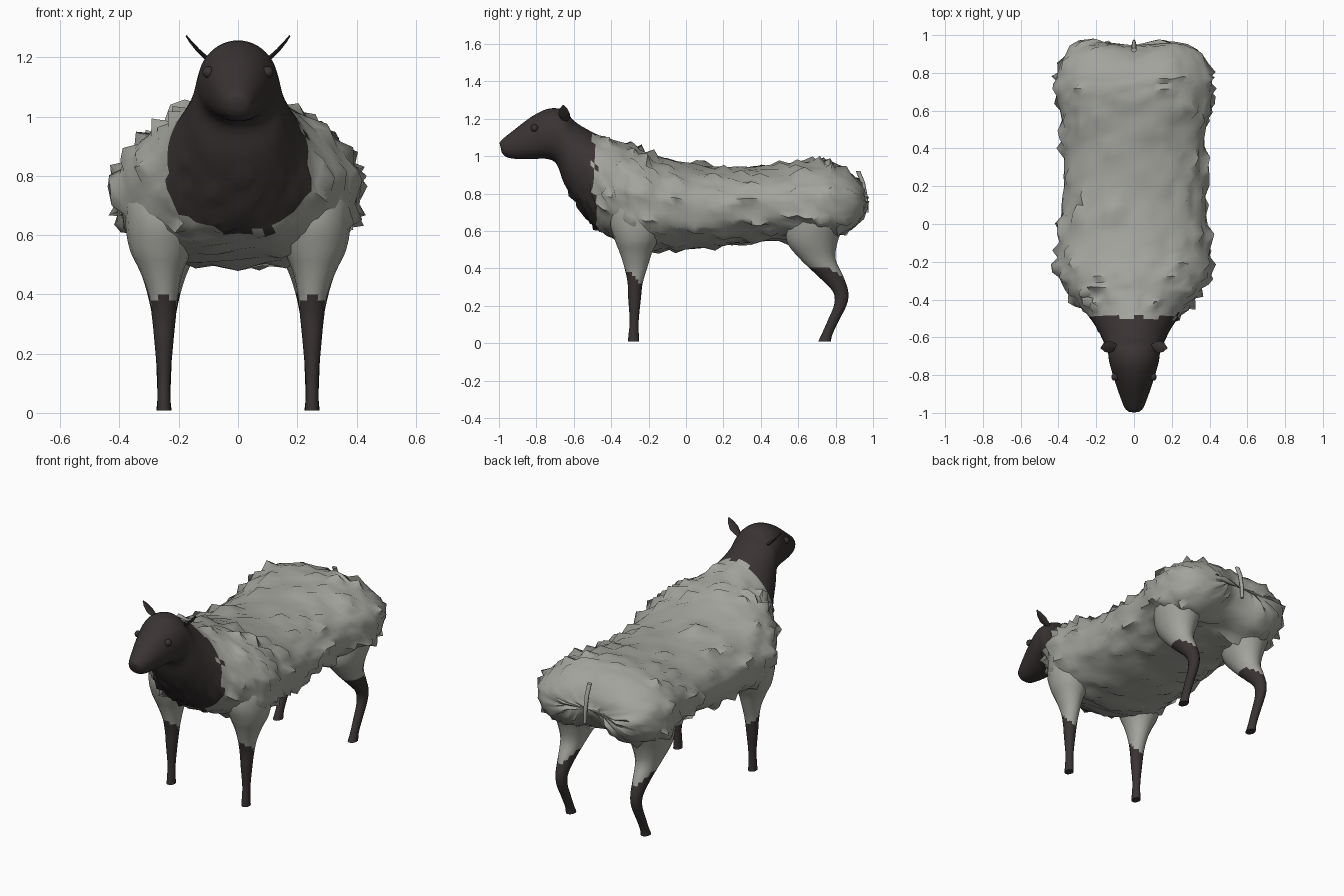
import bpy, bmesh, math, random
from mathutils import Vector

if "Cube" in bpy.data.objects:
    bpy.data.objects.remove(bpy.data.objects["Cube"])

random.seed(4)


def material(name, rgb):
    m = bpy.data.materials.new(name)
    m.diffuse_color = (*rgb, 1)
    m.use_nodes = True
    m.node_tree.nodes["Principled BSDF"].inputs["Base Color"].default_value = m.diffuse_color
    return m


WOOL = material("grey wool", (0.37, 0.37, 0.34))
DARK = material("dark skin", (0.042, 0.033, 0.033))


def catmull(rows, steps):
    """Smoothly interpolate rows of numbers."""
    out = []
    for i in range(len(rows) - 1):
        p = [rows[max(0, min(len(rows) - 1, i + k))] for k in (-1, 0, 1, 2)]
        for s in range(steps):
            t = s / steps
            out.append([b + 0.5 * t * (c - a + t * (2 * a - 5 * b + 4 * c - d + t * (3 * (b - c) + d - a)))
                        for a, b, c, d in zip(*p)])
    return out + [list(rows[-1])]


def loft(name, rings, is_dark, tweak=None, angle=55):
    """Skin closed rings of points, cap both ends, colour faces by a rule."""
    bm = bmesh.new()
    vr = [[bm.verts.new(p) for p in r] for r in rings]
    n = len(vr[0])
    for a, b in zip(vr, vr[1:]):
        for i in range(n):
            bm.faces.new((a[i], a[(i + 1) % n], b[(i + 1) % n], b[i]))
    for r in (vr[0], vr[-1]):
        c = bm.verts.new(sum((v.co for v in r), Vector()) / n)
        for i in range(n):
            bm.faces.new((r[i], r[(i + 1) % n], c))
    bmesh.ops.recalc_face_normals(bm, faces=bm.faces)
    bm.normal_update()
    for f in bm.faces:
        f.material_index = int(is_dark(f.calc_center_median()))
    if tweak:
        tweak(bm)
    return finish(name, bm, angle)


def finish(name, bm, angle=55):
    me = bpy.data.meshes.new(name)
    bm.to_mesh(me)
    bm.free()
    me.materials.append(WOOL)
    me.materials.append(DARK)
    ob = bpy.data.objects.new(name, me)
    bpy.context.collection.objects.link(ob)
    bpy.ops.object.select_all(action='DESELECT')
    ob.select_set(True)
    bpy.context.view_layer.objects.active = ob
    bpy.ops.object.shade_smooth_by_angle(angle=math.radians(angle))
    return ob


# Body, neck and head: top y, top z, bottom y, bottom z, half width
rows = [
    (-0.997, 1.07, -0.985, 1.02, 0.03), (-0.982, 1.09, -0.96, 0.995, 0.05),
    (-0.92, 1.14, -0.90, 0.985, 0.075), (-0.82, 1.215, -0.82, 0.985, 0.105),
    (-0.73, 1.255, -0.74, 0.985, 0.13), (-0.65, 1.245, -0.69, 0.955, 0.14),
    (-0.60, 1.19, -0.65, 0.85, 0.16), (-0.54, 1.15, -0.57, 0.73, 0.195),
    (-0.46, 1.11, -0.48, 0.62, 0.255), (-0.36, 1.075, -0.38, 0.56, 0.345),
    (-0.25, 1.035, -0.25, 0.51, 0.40), (-0.10, 0.985, -0.10, 0.50, 0.395),
    (0.10, 0.95, 0.10, 0.51, 0.38), (0.30, 0.94, 0.30, 0.535, 0.37),
    (0.50, 0.955, 0.50, 0.55, 0.375), (0.68, 0.98, 0.68, 0.55, 0.41),
    (0.80, 0.965, 0.80, 0.56, 0.405), (0.89, 0.925, 0.89, 0.585, 0.365),
    (0.95, 0.865, 0.95, 0.645, 0.285), (0.975, 0.79, 0.975, 0.72, 0.15)]
SEG = 48
rings = []
sections = catmull(rows, 4)
for ty, tz, by, bz, hw in sections[:-13] + sections[-13::2]:
    # thin upper neck, full flanks where the legs join
    upper = 1.0 + 0.2 * math.exp(-((ty + 0.42) / 0.11) ** 2)
    lower = 0.85 - 0.18 * (math.exp(-((ty + 0.25) / 0.12) ** 2) + math.exp(-((ty - 0.7) / 0.15) ** 2))
    ring = []
    for i in range(SEG):
        a = 2 * math.pi * i / SEG
        s, c = math.sin(a), math.cos(a)
        p = upper if c > 0 else lower
        x = hw * math.copysign(abs(s) ** p, s)
        k = 0.5 + 0.5 * math.copysign(abs(c) ** p, c)
        y, z = by + (ty - by) * k, bz + (tz - bz) * k
        back = max(0, min(1, (y - 0.55) / 0.35))
        cleft = math.exp(-(x / 0.14) ** 2) * back     # groove between the haunches
        y -= 0.045 * cleft * back
        z += 0.07 * cleft * (1 - k)
        ring.append((x, y, z))
    rings.append(ring)


def fleece(bm):
    """Push random vertices out into pointed wool tufts."""
    for v in bm.verts:
        if not (v.co.y > -0.45 or (v.co.y > -0.62 and v.co.z < 0.85)):
            continue
        push = random.uniform(-0.006, 0.006)
        if random.random() < 0.15:
            push = random.uniform(0.018, 0.042)
        if v.co.y > 0.86 or v.co.y < -0.45 or v.co.z < 0.56:
            push *= 0.55
        v.co += v.normal * push + Vector((0, random.uniform(-1, 1), random.uniform(-1, 1))) * 0.004


loft("body_and_head", rings,
     lambda c: c.y < (-0.495 if c.z > 0.95 else -0.475) + random.uniform(-0.012, 0.012) and abs(c.x) < 0.24,
     fleece)


# Legs: z, x, y, half width x, half width y
front = [(0.008, 0.25, -0.28, 0.024, 0.03), (0.04, 0.25, -0.28, 0.022, 0.028),
         (0.12, 0.25, -0.277, 0.022, 0.024), (0.24, 0.25, -0.275, 0.032, 0.034),
         (0.32, 0.25, -0.272, 0.04, 0.04), (0.40, 0.252, -0.268, 0.05, 0.06),
         (0.48, 0.258, -0.268, 0.074, 0.085), (0.55, 0.26, -0.265, 0.105, 0.115),
         (0.64, 0.255, -0.26, 0.125, 0.145), (0.74, 0.25, -0.25, 0.125, 0.14),
         (0.86, 0.22, -0.24, 0.09, 0.10)]
hind = [(0.008, 0.25, 0.74, 0.026, 0.034), (0.05, 0.25, 0.755, 0.022, 0.029),
        (0.12, 0.25, 0.787, 0.024, 0.03), (0.21, 0.25, 0.827, 0.028, 0.034),
        (0.28, 0.25, 0.825, 0.034, 0.042), (0.36, 0.25, 0.772, 0.046, 0.068),
        (0.45, 0.25, 0.705, 0.07, 0.095), (0.54, 0.248, 0.675, 0.105, 0.135),
        (0.64, 0.245, 0.69, 0.135, 0.155), (0.74, 0.24, 0.70, 0.14, 0.16),
        (0.86, 0.20, 0.70, 0.10, 0.12)]


def leg(name, table, side, rule):
    rs = [[(side * (x + rx * math.cos(a)), y + ry * math.sin(a), z)
           for a in (2 * math.pi * i / 16 for i in range(16))]
          for z, x, y, rx, ry in catmull(table, 4)]
    loft(name, rs, rule)


for side, label in ((1, "left"), (-1, "right")):
    leg("front_leg_" + label, front, side, lambda c: c.z < 0.345 - 1.0 * (c.y + 0.27))
    leg("hind_leg_" + label, hind, side, lambda c: c.z < min(0.405, 0.385 - 0.6 * (c.y - 0.78)))

    # Ears: thin leaves pointing up and out
    ear = []
    for t, w in ((0, 0.012), (0.2, 0.024), (0.5, 0.032), (0.8, 0.022), (1, 0.003)):
        cx, cz = 0.095 + 0.08 * t, 1.19 + 0.083 * t + 0.03 * (t * t - t)
        cy, h = -0.645 - 0.012 * t, 0.006 - 0.004 * t
        ear.append([(side * (cx + h * math.sin(a) + 0.15 * w * math.cos(a)), cy + w * math.cos(a),
                     cz - h * math.sin(a))
                    for a in (2 * math.pi * i / 8 for i in range(8))])
    loft("ear_" + label, ear, lambda c: True)

    # Eyes
    bm = bmesh.new()
    bmesh.ops.create_uvsphere(bm, u_segments=12, v_segments=8, radius=0.02)
    bmesh.ops.translate(bm, verts=bm.verts, vec=(side * 0.1, -0.81, 1.15))
    for f in bm.faces:
        f.material_index = 1
    finish("eye_" + label, bm)

# Tail: slim straight strip hanging at the rump
tail = [[(0.012 * w * math.cos(a), y + 0.012 * math.sin(a), z)
         for a in (2 * math.pi * i / 8 for i in range(8))]
        for y, z, w in ((0.92, 0.92, 1.2), (0.945, 0.86, 1.1), (0.96, 0.78, 0.9), (0.965, 0.70, 0.7))]
loft("tail", tail, lambda c: False)
